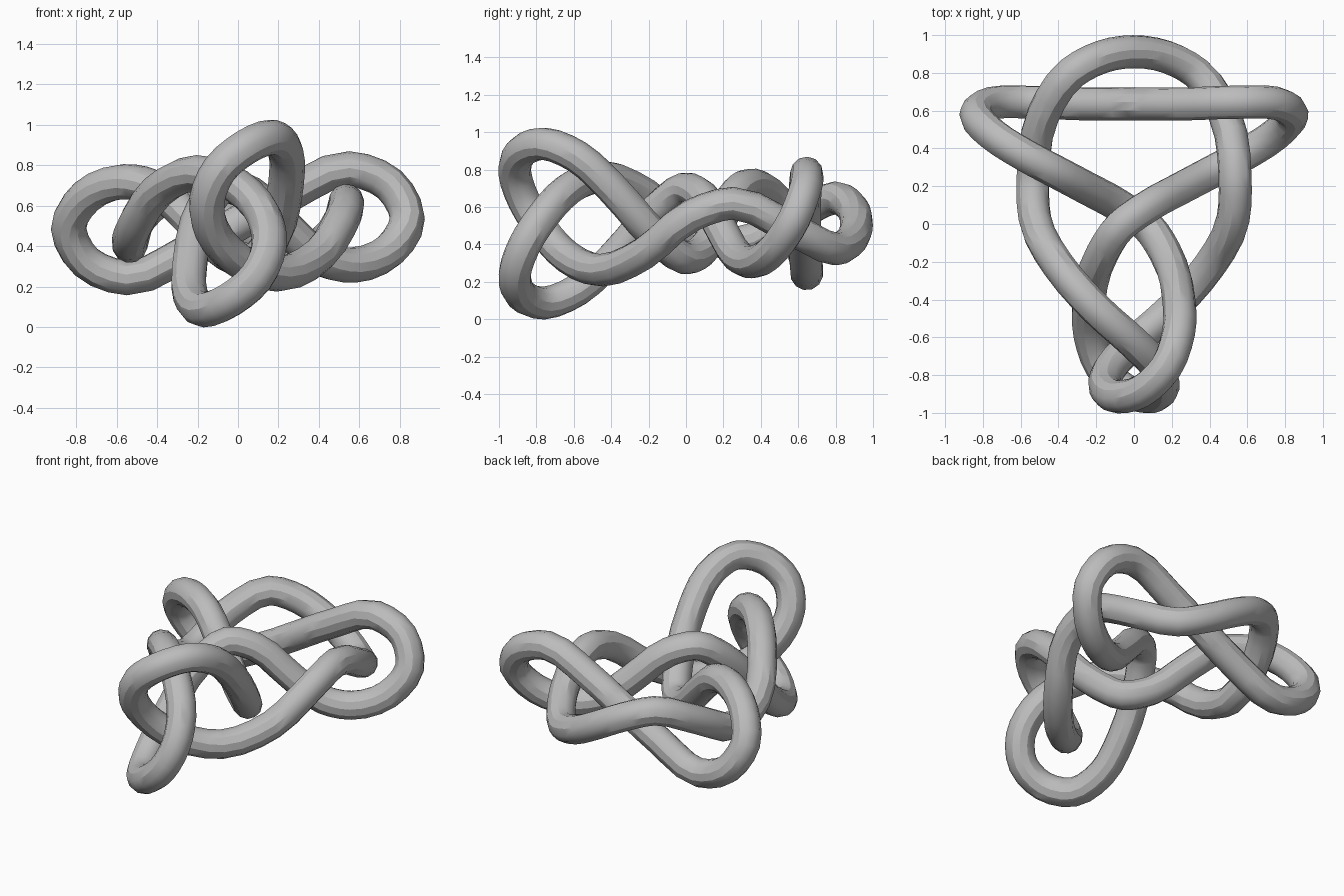
import bpy
from mathutils import Vector

cube = bpy.data.objects.get("Cube")
if cube:
    bpy.data.objects.remove(cube, do_unlink=True)

MID_Z = 0.512
RADIUS = 0.088

# Half of the knot's centre line, from the back arc to the crossbar
half = [
    (0, 0.912, MID_Z), (0.17, 0.885, 0.425), (0.33, 0.8, 0.375), (0.48, 0.58, 0.475),
    (0.535, 0.25, 0.62), (0.525, 0.03, 0.555), (0.40, -0.22, 0.355),
    (0.2, -0.45, 0.262), (0, -0.63, 0.33), (-0.13, -0.77, 0.48),
    (-0.153, -0.865, 0.63), (-0.09, -0.915, 0.78), (0.04, -0.885, 0.89),
    (0.17, -0.76, 0.938), (0.235, -0.58, 0.868), (0.237, -0.4, 0.705),
    (0.165, -0.15, 0.43), (0.07, -0.01, 0.327), (-0.06, 0.085, 0.365),
    (-0.25, 0.19, 0.545), (-0.42, 0.28, 0.69), (-0.57, 0.36, 0.718),
    (-0.75, 0.475, 0.645), (-0.837, 0.58, 0.485), (-0.75, 0.64, 0.32),
    (-0.55, 0.645, 0.243), (-0.25, 0.635, 0.37),
]

# A half turn about the y axis gives the other half
turned = [(-x, y, 2 * MID_Z - z) for x, y, z in half[1:]]
path = half + [(0, 0.635, MID_Z)] + turned[::-1]

# Closed tube with a twelve-sided section
curve = bpy.data.curves.new("knot_tube", "CURVE")
curve.dimensions = "3D"
curve.twist_mode = "MINIMUM"
curve.resolution_u = 3
curve.bevel_depth = RADIUS
curve.bevel_resolution = 4
spline = curve.splines.new("BEZIER")
spline.bezier_points.add(len(path) - 1)
spline.use_cyclic_u = True
count = len(path)
for i, point in enumerate(spline.bezier_points):
    here = Vector(path[i])
    before, after = Vector(path[i - 1]), Vector(path[(i + 1) % count])
    a, b = (here - before).length, (after - here).length
    # Tangent weighted by the spacing on each side
    tangent = ((here - before) / a * b + (after - here) / b * a) / (a + b)
    point.co = here
    point.handle_left_type = point.handle_right_type = "FREE"
    point.handle_left = here - tangent * a / 3
    point.handle_right = here + tangent * b / 3

knot = bpy.data.objects.new("knot_tube", curve)
bpy.context.collection.objects.link(knot)
bpy.ops.object.select_all(action="DESELECT")
knot.select_set(True)
bpy.context.view_layer.objects.active = knot
bpy.ops.object.convert(target="MESH")
knot = bpy.context.object
bpy.ops.object.shade_smooth_by_angle()

# Plain grey finish
grey = bpy.data.materials.new("plain_grey")
grey.use_nodes = True
colour = (0.5, 0.5, 0.5, 1)
grey.diffuse_color = colour
grey.node_tree.nodes["Principled BSDF"].inputs["Base Color"].default_value = colour
knot.data.materials.clear()
knot.data.materials.append(grey)
